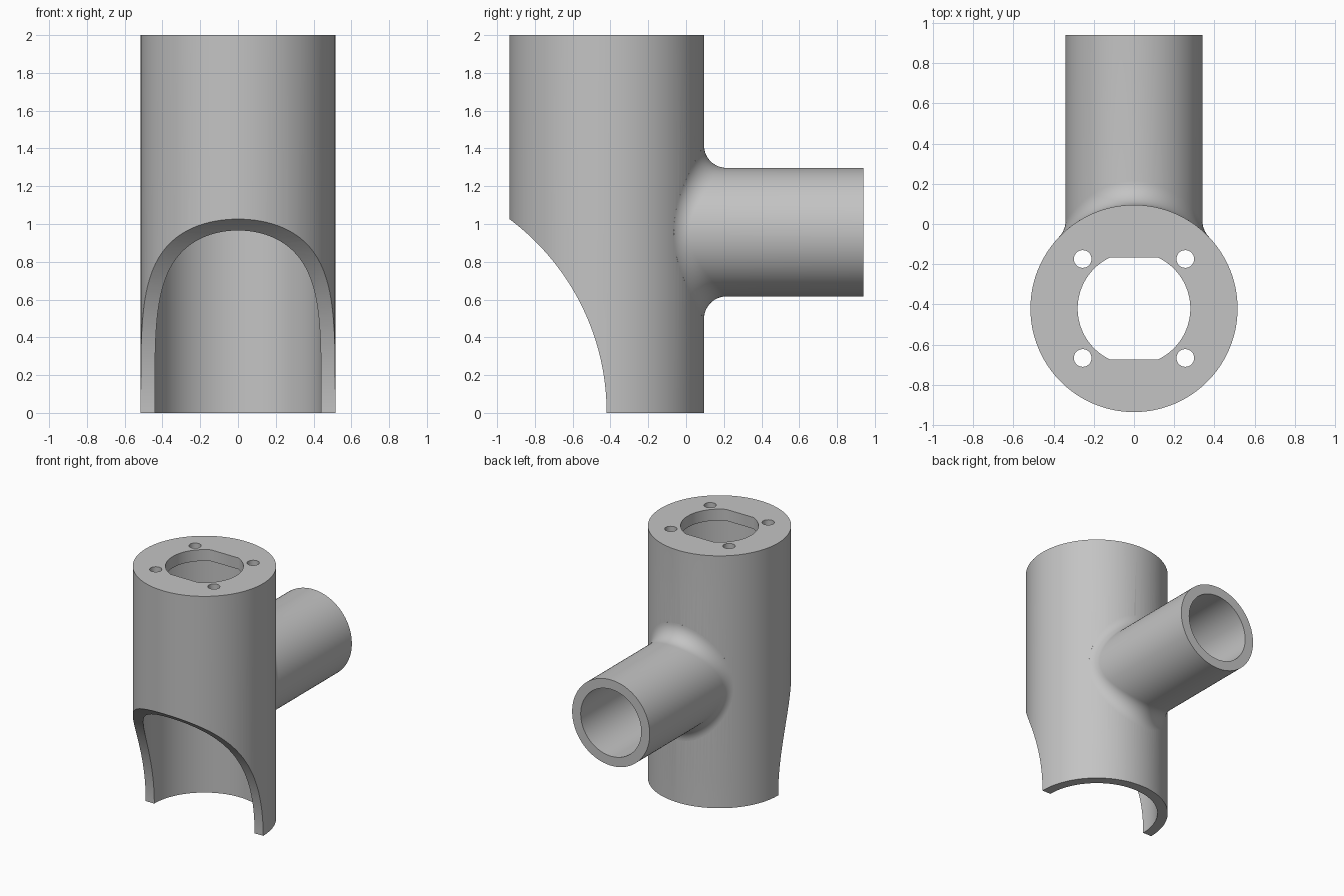
import bpy, bmesh
from math import pi, sin, cos, sqrt, asin, radians
from mathutils import Vector

if "Cube" in bpy.data.objects:
    bpy.data.objects.remove(bpy.data.objects["Cube"], do_unlink=True)

SEG = 128
AXIS_Y = -0.42                   # axis of the upright tube
R_OUT, R_IN = 0.515, 0.44
PIPE_Z, PIPE_R, BORE_R = 0.957, 0.34, 0.265
PIPE_END = 0.94
FILLET = 0.12

grey = bpy.data.materials.new("plain grey")
grey.use_nodes = True
COLOUR = (0.55, 0.55, 0.55, 1)
grey.diffuse_color = COLOUR
grey.node_tree.nodes["Principled BSDF"].inputs["Base Color"].default_value = COLOUR


def loft(name, rings):
    """Closed solid through a list of equal-length rings."""
    bm = bmesh.new()
    loops = [[bm.verts.new(p) for p in ring] for ring in rings]
    n = len(loops[0])
    for a, b in zip(loops, loops[1:]):
        for i in range(n):
            j = (i + 1) % n
            bm.faces.new((a[i], a[j], b[j], b[i]))
    bm.faces.new(loops[0])
    bm.faces.new(loops[-1])
    bmesh.ops.recalc_face_normals(bm, faces=bm.faces)
    mesh = bpy.data.meshes.new(name)
    bm.to_mesh(mesh)
    bm.free()
    mesh.materials.append(grey)
    obj = bpy.data.objects.new(name, mesh)
    bpy.context.collection.objects.link(obj)
    return obj


def circle(r, n=SEG):
    return [(r * cos(2 * pi * i / n), r * sin(2 * pi * i / n)) for i in range(n)]


def upright(name, outline, z0, z1, x=0, y=AXIS_Y):
    return loft(name, [[(x + u, y + v, z) for u, v in outline] for z in (z0, z1)])


def combine(target, tool, operation):
    """Apply a boolean and discard the tool."""
    tool.hide_render = True
    mod = target.modifiers.new(operation, 'BOOLEAN')
    mod.operation, mod.solver, mod.object = operation, 'EXACT', tool
    bpy.context.view_layer.objects.active = target
    bpy.ops.object.modifier_apply(modifier=mod.name)
    bpy.data.objects.remove(tool, do_unlink=True)


# Side pipe with a rolling-ball fillet where it meets the upright tube
def pipe_section(t, steps=14):
    c, s = cos(t), sin(t)
    reach = PIPE_R + FILLET
    x = reach * c
    centre = Vector((x, AXIS_Y + sqrt((R_OUT + FILLET) ** 2 - x * x), PIPE_Z + reach * s))
    to_pipe = Vector((-c, 0, -s))
    to_tube = Vector((-x, AXIS_Y - centre.y, 0)).normalized()
    angle = to_pipe.angle(to_tube)
    pts = [Vector((PIPE_R * c, PIPE_END, PIPE_Z + PIPE_R * s))]
    for k in range(steps + 1):
        f = k / steps
        d = (to_pipe * sin((1 - f) * angle) + to_tube * sin(f * angle)) / sin(angle)
        pts.append(centre + d * FILLET)
    last = pts[-1]
    pts.append(Vector((last.x * 0.9, -0.3, PIPE_Z + (last.z - PIPE_Z) * 0.9)))
    return pts


sections = [pipe_section(2 * pi * i / SEG) for i in range(SEG)]
side_pipe = loft("side_pipe", list(zip(*sections)))

# Upright tube body joined with the pipe
body = upright("tube_with_side_pipe", circle(R_OUT), 0, 2)
combine(body, side_pipe, 'UNION')

# Hollow inside, leaving a lid at the top
combine(body, upright("hollow_cutter", circle(R_IN), -0.2, 1.91), 'DIFFERENCE')

# Blind bore of the side pipe
bore = loft("bore_cutter", [[(u, y, PIPE_Z + v) for u, v in circle(BORE_R)]
                            for y in (0.1, PIPE_END + 0.2)])
combine(body, bore, 'DIFFERENCE')

# Curved scoop out of the lower front
scoop = loft("scoop_cutter", [[(x, -1.70 + u, v) for u, v in circle(1.28, 256)]
                              for x in (-0.8, 0.8)])
combine(body, scoop, 'DIFFERENCE')

# Lid opening: round with two flats
a = asin(0.253 / 0.28)
arc = [(0.28 * cos(a * k / 24), 0.28 * sin(a * k / 24)) for k in range(-24, 25)]
opening = arc + [(-u, -v) for u, v in arc]
combine(body, upright("opening_cutter", opening, 1.8, 2.1), 'DIFFERENCE')

# Four screw holes in the lid
for sx in (-1, 1):
    for sy in (-1, 1):
        hole = upright("hole_cutter", circle(0.044, 32), 1.8, 2.1,
                       sx * 0.255, AXIS_Y + sy * 0.246)
        combine(body, hole, 'DIFFERENCE')

# Smooth shading with crisp rims
bpy.ops.object.select_all(action='DESELECT')
body.select_set(True)
bpy.context.view_layer.objects.active = body
bpy.ops.object.shade_smooth_by_angle(angle=radians(30))
